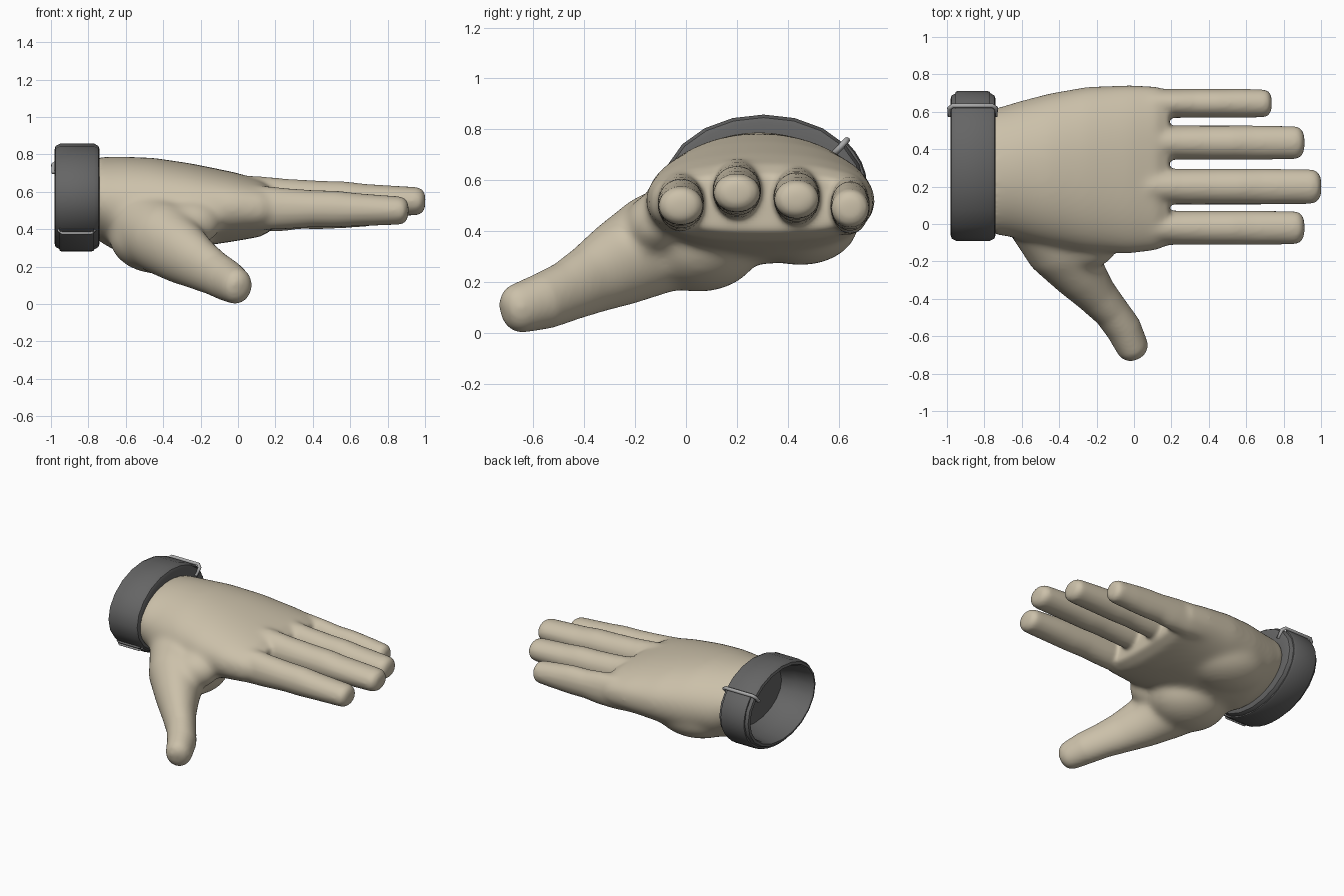
import bpy, bmesh
from math import sin, cos, pi, radians, copysign
from mathutils import Vector

old = bpy.data.objects.get("Cube")
if old:
    bpy.data.objects.remove(old)


def material(name, rgb):
    m = bpy.data.materials.new(name)
    m.use_nodes = True
    m.diffuse_color = (*rgb, 1)
    m.node_tree.nodes["Principled BSDF"].inputs["Base Color"].default_value = (*rgb, 1)
    return m


skin = material("beige skin", (0.60, 0.53, 0.40))
band_grey = material("dark grey band", (0.13, 0.13, 0.13))
clip_grey = material("light grey clip", (0.40, 0.40, 0.40))


def loft(bm, rings):
    """Skin a list of closed rings and cap both ends."""
    loops = [[bm.verts.new(p) for p in r] for r in rings]
    n = len(loops[0])
    for a, b in zip(loops, loops[1:]):
        for i in range(n):
            bm.faces.new((a[i], a[(i + 1) % n], b[(i + 1) % n], b[i]))
    bm.faces.new(loops[0][::-1])
    bm.faces.new(loops[-1])


def finish(bm, name, mat):
    bmesh.ops.recalc_face_normals(bm, faces=bm.faces)
    me = bpy.data.meshes.new(name)
    bm.to_mesh(me)
    bm.free()
    me.materials.append(mat)
    ob = bpy.data.objects.new(name, me)
    bpy.context.scene.collection.objects.link(ob)
    bpy.ops.object.select_all(action="DESELECT")
    ob.select_set(True)
    bpy.context.view_layer.objects.active = ob
    bpy.ops.object.shade_smooth_by_angle(angle=radians(40))
    return ob


def digit(bm, path, blunt, fullness, n=24):
    """Tube along (x, y, z, half width, half height) points with a rounded tip."""
    pts = [Vector(p[:3]) for p in path]
    secs = []
    for i, p in enumerate(path):
        t = (pts[min(i + 1, len(pts) - 1)] - pts[max(i - 1, 0)]).normalized()
        secs.append((pts[i], t, p[3], p[4]))
    c, t, w, h = secs[-1]
    for k in (20, 40, 60, 78):
        a = radians(k)
        f = cos(a) ** fullness
        secs.append((c + t * w * blunt * sin(a), t, w * f, h * f))
    rings = []
    for c, t, w, h in secs:
        side = t.cross(Vector((0, 0, 1))).normalized()
        up = side.cross(t)
        rings.append([c + side * w * cos(2 * pi * i / n) + up * h * sin(2 * pi * i / n)
                      for i in range(n)])
    loft(bm, rings)


def pad(bm, centre, size):
    """Fleshy ellipsoid."""
    made = bmesh.ops.create_uvsphere(bm, u_segments=24, v_segments=16, radius=1)["verts"]
    for v in made:
        v.co = Vector(a * b + c for a, b, c in zip(v.co, size, centre))


# Palm: rounded sections running from the wrist to the knuckles
def power(v, e):
    return copysign(abs(v) ** e, v)


hand = bmesh.new()
palm = []
for x, y0, y1, z0, z1, e in [
        (-0.75, -0.055, 0.615, 0.34, 0.785, 1), (-0.64, -0.075, 0.65, 0.275, 0.79, 1),
        (-0.45, -0.12, 0.70, 0.27, 0.782, 0.95), (-0.25, -0.15, 0.735, 0.30, 0.752, 0.92),
        (-0.02, -0.16, 0.745, 0.335, 0.705, 0.88), (0.12, -0.14, 0.735, 0.36, 0.665, 0.8),
        (0.19, -0.11, 0.71, 0.40, 0.62, 0.75)]:
    ring = []
    for i in range(40):
        a = 2 * pi * i / 40
        ring.append((x, (y0 + y1) / 2 + (y1 - y0) / 2 * power(cos(a), e),
                     (z0 + z1) / 2 + (z1 - z0) / 2 * power(sin(a), e)))
    palm.append(ring)
loft(hand, palm)

# Heel pads under the palm and web beside the thumb
pad(hand, (-0.40, 0.45, 0.43), (0.30, 0.23, 0.165))
pad(hand, (-0.42, 0.05, 0.355), (0.27, 0.25, 0.195))
pad(hand, (-0.25, -0.12, 0.43), (0.16, 0.12, 0.12))

# Four fingers: y, z, tip x, half width
for y, z, tip, w in [(-0.02, 0.50, 0.91, 0.092), (0.20, 0.55, 1.0, 0.096),
                     (0.435, 0.525, 0.91, 0.092), (0.645, 0.49, 0.735, 0.078)]:
    end = tip - 0.55 * w
    mid = 0.25 + (end - 0.25) * 0.45
    digit(hand, [(-0.10, y, z + 0.02, w * 0.9, 0.11), (0.10, y, z + 0.015, w, 0.122),
                 (0.25, y, z + 0.01, w, 0.110), (mid - 0.12, y, z + 0.01, w, 0.099),
                 (mid, y, z + 0.008, w, 0.098), (mid + 0.12, y, z + 0.004, w, 0.088),
                 (end, y, z, w * 0.96, 0.076)], 0.6, 0.65)

# Thumb
digit(hand, [(-0.50, 0.06, 0.42, 0.20, 0.21), (-0.39, -0.13, 0.345, 0.19, 0.20),
             (-0.29, -0.27, 0.268, 0.145, 0.172), (-0.20, -0.38, 0.208, 0.112, 0.14),
             (-0.12, -0.47, 0.162, 0.097, 0.12), (-0.055, -0.56, 0.125, 0.096, 0.112),
             (-0.015, -0.645, 0.10, 0.088, 0.10)], 0.95, 0.75)

# Fuse the parts, then soften the palm more than the digits
hand_ob = finish(hand, "hand", skin)
remesh = hand_ob.modifiers.new("blend parts", "REMESH")
remesh.mode = "VOXEL"
remesh.voxel_size = 0.012
remesh.use_smooth_shade = True
bpy.ops.object.modifier_apply(modifier=remesh.name)


def ramp(v, a, b):
    return min(1, max(0, (v - a) / (b - a)))


group = hand_ob.vertex_groups.new(name="palm")
for v in hand_ob.data.vertices:
    weight = ramp(v.co.x, 0.22, -0.02) * ramp(v.co.y, -0.48, -0.26) * ramp(v.co.x, -0.75, -0.68)
    group.add([v.index], weight, "REPLACE")
for name, rounds, mask in [("soften all", 8, ""), ("soften palm", 55, "palm")]:
    smooth = hand_ob.modifiers.new(name, "SMOOTH")
    smooth.factor = 0.5
    smooth.iterations = rounds
    smooth.vertex_group = mask


# Wristband: oval outline, grown outward by an offset
def oval(angle, x, grow=0.0):
    return Vector((x, 0.305 + (0.395 + grow) * cos(angle), 0.575 + (0.283 + grow) * sin(angle)))


band = bmesh.new()
profile = [(-0.76, -0.09), (-0.85, -0.055), (-0.965, -0.04), (-0.98, -0.03), (-0.975, -0.012),
           (-0.95, 0), (-0.77, 0), (-0.747, -0.012), (-0.74, -0.03), (-0.745, -0.10)]
loft(band, [[oval(2 * pi * i / 20, x, g) for i in range(20)] for x, g in profile])
finish(band, "wristband", band_grey)

# Strap tongue folded back round the underside
strap = bmesh.new()
section = [(-0.955, -0.02), (-0.955, 0.006), (-0.94, 0.012),
           (-0.785, 0.012), (-0.77, 0.006), (-0.77, -0.02)]
loft(strap, [[oval(radians(37 - 9 * i), x, g) for x, g in section] for i in range(21)])
finish(strap, "strap_tongue", band_grey)


# Metal clips: thin rounded wire loops across the band
def clip(name, angle, half, inner, outer, r):
    c = oval(angle, -0.863)
    normal = Vector((0, cos(angle) / 0.395, sin(angle) / 0.283)).normalized()
    curve = bpy.data.curves.new(name, "CURVE")
    curve.dimensions = "3D"
    curve.bevel_depth = r
    curve.bevel_resolution = 2
    line = curve.splines.new("POLY")
    k = 0.02
    corners = [(-half, inner), (-half, outer - k), (k - half, outer),
               (half - k, outer), (half, outer - k), (half, inner)]
    line.points.add(len(corners) - 1)
    for p, (x, d) in zip(line.points, corners):
        p.co = (*(c + Vector((x, 0, 0)) + normal * d), 1)
    line.use_cyclic_u = True
    curve.materials.append(clip_grey)
    bpy.context.scene.collection.objects.link(bpy.data.objects.new(name, curve))


clip("upper_clip", radians(37), 0.125, -0.055, 0.018, 0.012)
clip("lower_clip", radians(-139), 0.095, -0.02, 0.014, 0.009)
